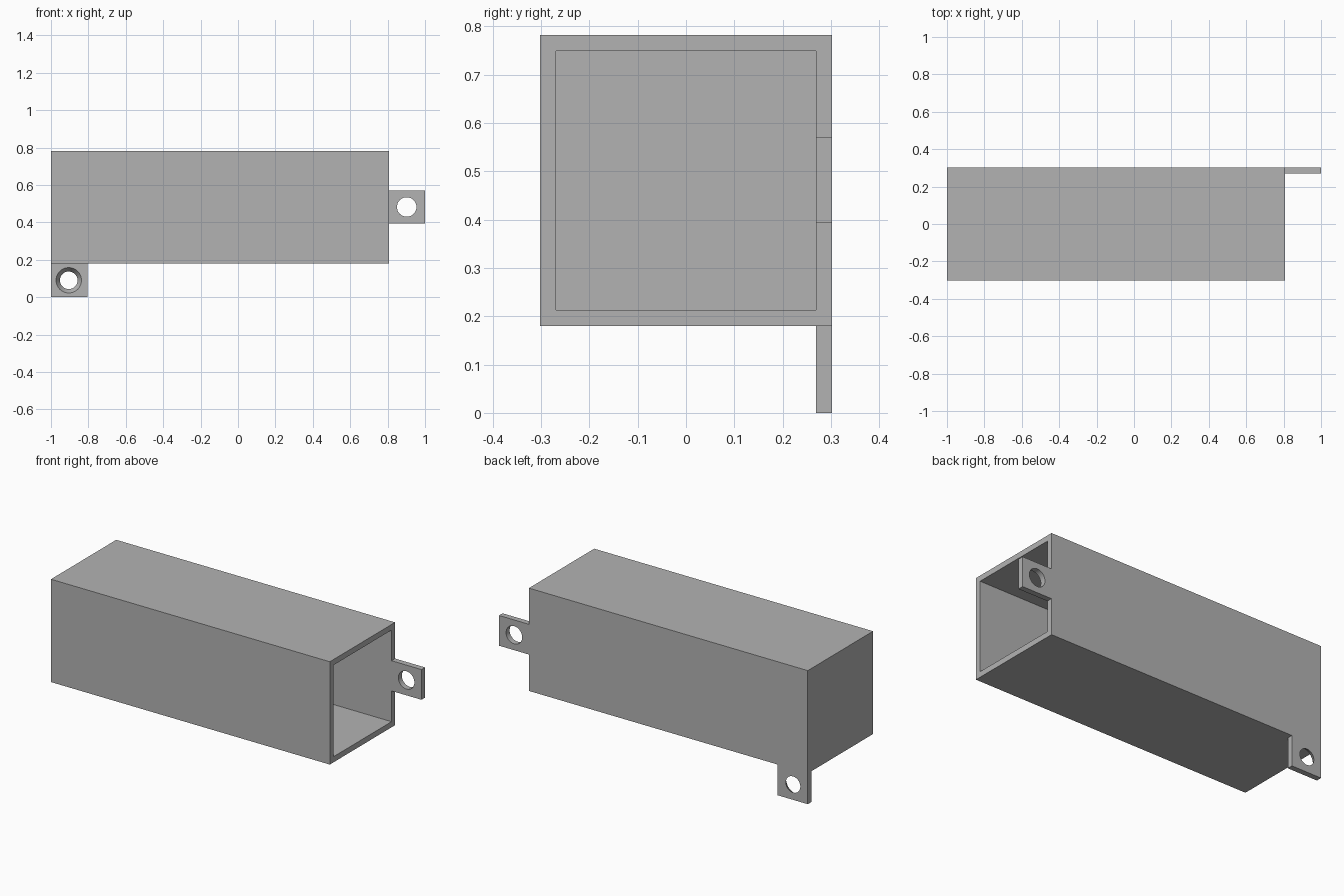
import bpy, bmesh, math
from mathutils import Matrix, Vector

cube = bpy.data.objects.get("Cube")
if cube:
    bpy.data.objects.remove(cube, do_unlink=True)

WALL = 0.033
BACK = 0.302       # outer half depth of the tube
BODY_END = 0.806   # open end of the tube
FLOOR, ROOF = 0.18, 0.782

grey = bpy.data.materials.new("plain grey")
grey.use_nodes = True
colour = (0.45, 0.45, 0.45, 1)
grey.diffuse_color = colour
grey.node_tree.nodes["Principled BSDF"].inputs["Base Color"].default_value = colour


def add_object(name, bm):
    mesh = bpy.data.meshes.new(name)
    bm.to_mesh(mesh)
    bm.free()
    mesh.materials.append(grey)
    obj = bpy.data.objects.new(name, mesh)
    bpy.context.collection.objects.link(obj)
    return obj


def box(low, high):
    low, high = Vector(low), Vector(high)
    bm = bmesh.new()
    place = Matrix.Translation((low + high) / 2) @ Matrix.Diagonal((*(high - low), 1))
    bmesh.ops.create_cube(bm, size=1, matrix=place)
    return bm


def mounting_tab(name, x0, x1, z0, z1, hole_x, hole_z, front_radius, back_radius):
    """Flat plate flush with the back, pierced by a straight or tapered hole."""
    tab = add_object(name, box((x0, BACK - WALL, z0), (x1, BACK, z1)))

    # The cutter overshoots the plate by half a thickness on each side
    slope = (front_radius - back_radius) / 2
    bm = bmesh.new()
    place = Matrix.Translation((hole_x, BACK - WALL / 2, hole_z)) @ Matrix.Rotation(math.pi / 2, 4, 'X')
    bmesh.ops.create_cone(bm, cap_ends=True, segments=48, depth=WALL * 2,
                          radius1=back_radius - slope, radius2=front_radius + slope,
                          matrix=place)
    cutter = add_object(name + "_hole_cutter", bm)
    cutter.hide_render = True

    cut = tab.modifiers.new("hole", 'BOOLEAN')
    cut.operation = 'DIFFERENCE'
    cut.solver = 'EXACT'
    cut.object = cutter
    bpy.ops.object.select_all(action='DESELECT')
    bpy.context.view_layer.objects.active = tab
    tab.select_set(True)
    bpy.ops.object.modifier_apply(modifier=cut.name)
    bpy.data.objects.remove(cutter, do_unlink=True)
    bpy.ops.object.shade_smooth_by_angle(angle=math.radians(30))


# Square tube: closed on the right, hollowed out from the open left end
bm = box((-1, -BACK, FLOOR), (BODY_END, BACK, ROOF))
bm.normal_update()
mouth = max(bm.faces, key=lambda f: f.normal.x)
bmesh.ops.inset_region(bm, faces=[mouth], thickness=WALL, use_even_offset=True)
walls = bmesh.ops.extrude_discrete_faces(bm, faces=[mouth])["faces"]
bmesh.ops.translate(bm, verts=walls[0].verts, vec=(-(1 + BODY_END - WALL), 0, 0))
bmesh.ops.recalc_face_normals(bm, faces=bm.faces)
add_object("box_body", bm)

# Tab with a straight hole at the open end, tab with a tapered hole below
mounting_tab("end_tab", BODY_END, 1, 0.393, 0.57, 0.902, 0.482, 0.052, 0.052)
mounting_tab("lower_tab", -1, -0.805, 0, FLOOR, -0.905, 0.09, 0.068, 0.047)
